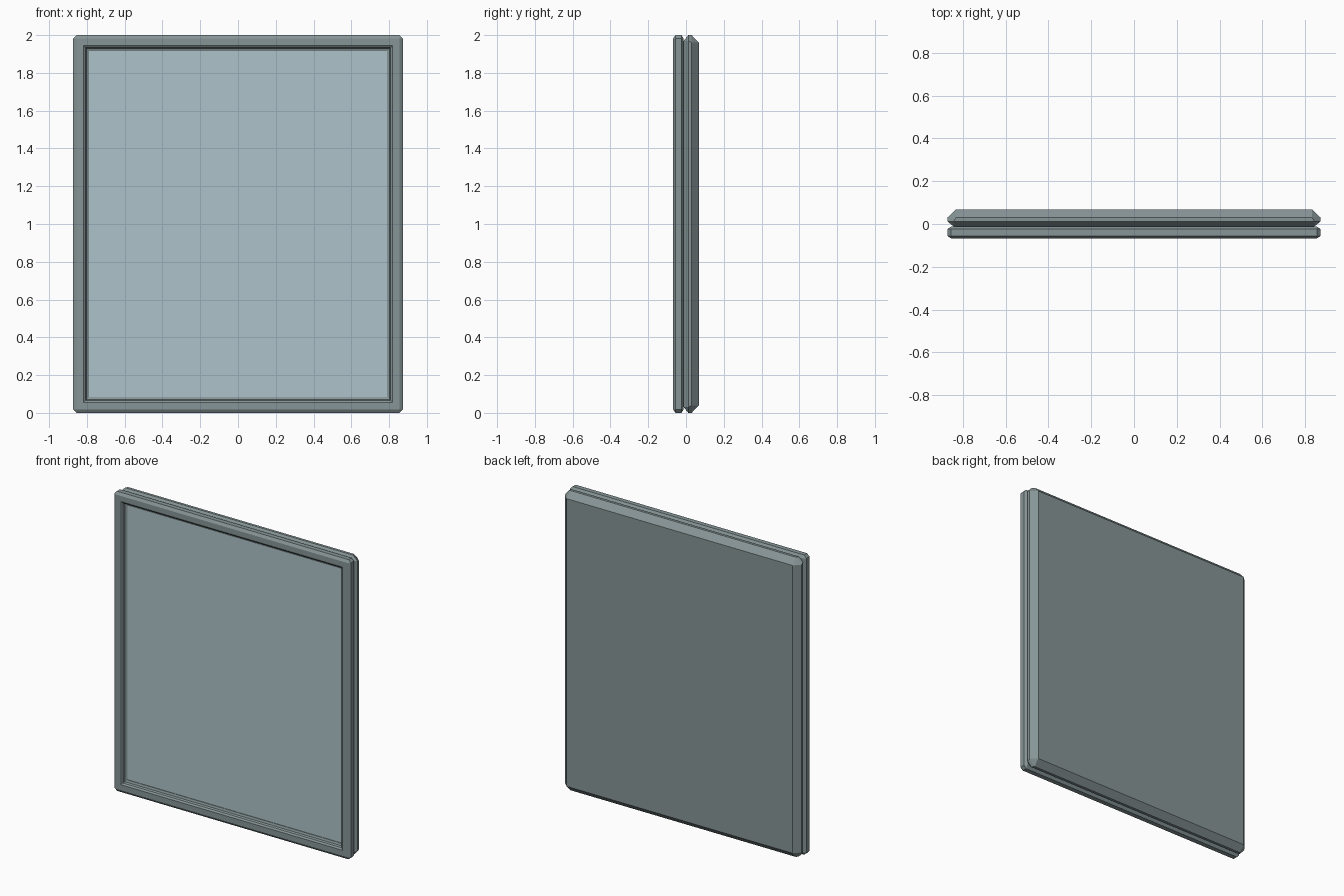
import bpy
import bmesh

if "Cube" in bpy.data.objects:
    bpy.data.objects.remove(bpy.data.objects["Cube"], do_unlink=True)

HALF_W, HALF_H = 0.873, 1.0


def material(name, rgb):
    mat = bpy.data.materials.new(name)
    mat.use_nodes = True
    color = (*rgb, 1.0)
    mat.diffuse_color = color
    mat.node_tree.nodes["Principled BSDF"].inputs["Base Color"].default_value = color
    return mat


frame_grey = material("frame grey", (0.24, 0.30, 0.305))
pane_blue = material("pane blue", (0.42, 0.55, 0.59))


def ring(bm, y, inset, cut):
    """Eight-point rectangle outline; cut trims its corners."""
    w, h = HALF_W - inset, HALF_H - inset
    points = []
    for sx, sz in ((1, -1), (1, 1), (-1, 1), (-1, -1)):
        pair = [(sx * (w - cut), sz * h), (sx * w, sz * (h - cut))]
        points += pair if sx * sz < 0 else pair[::-1]
    return [bm.verts.new((x, y, z + HALF_H)) for x, z in points]


def loft(name, profile, mat, close=False):
    """Skin (y, inset, corner cut) rings; cap the ends or close the loop."""
    bm = bmesh.new()
    rings = [ring(bm, *p) for p in profile]
    pairs = list(zip(rings, rings[1:]))
    if close:
        pairs.append((rings[-1], rings[0]))
    else:
        bm.faces.new(rings[0])
        bm.faces.new(rings[-1])
    for a, b in pairs:
        for i in range(8):
            j = (i + 1) % 8
            bm.faces.new((a[i], a[j], b[j], b[i]))
    # Merge the doubled points of square corners
    bmesh.ops.remove_doubles(bm, verts=bm.verts[:], dist=1e-5)
    bmesh.ops.recalc_face_normals(bm, faces=bm.faces[:])
    mesh = bpy.data.meshes.new(name)
    bm.to_mesh(mesh)
    bm.free()
    mesh.materials.append(mat)
    obj = bpy.data.objects.new(name, mesh)
    bpy.context.collection.objects.link(obj)
    return obj


# Bevelled back panel
loft("back_panel", [(-0.012, 0.03, 0), (0.012, 0, 0.03),
                    (0.03, 0, 0.04), (0.068, 0.04, 0)], frame_grey)

# Front frame with bevelled outer edges and a stepped opening
loft("front_frame", [(-0.012, 0.018, 0), (-0.024, 0, 0.018),
                     (-0.056, 0, 0.018), (-0.068, 0.018, 0),
                     (-0.068, 0.055, 0), (-0.06, 0.066, 0),
                     (-0.045, 0.07, 0), (-0.04, 0.084, 0),
                     (-0.012, 0.084, 0)], frame_grey, close=True)

# Recessed pane
loft("pane", [(-0.036, 0.08, 0), (-0.012, 0.08, 0)], pane_blue)
